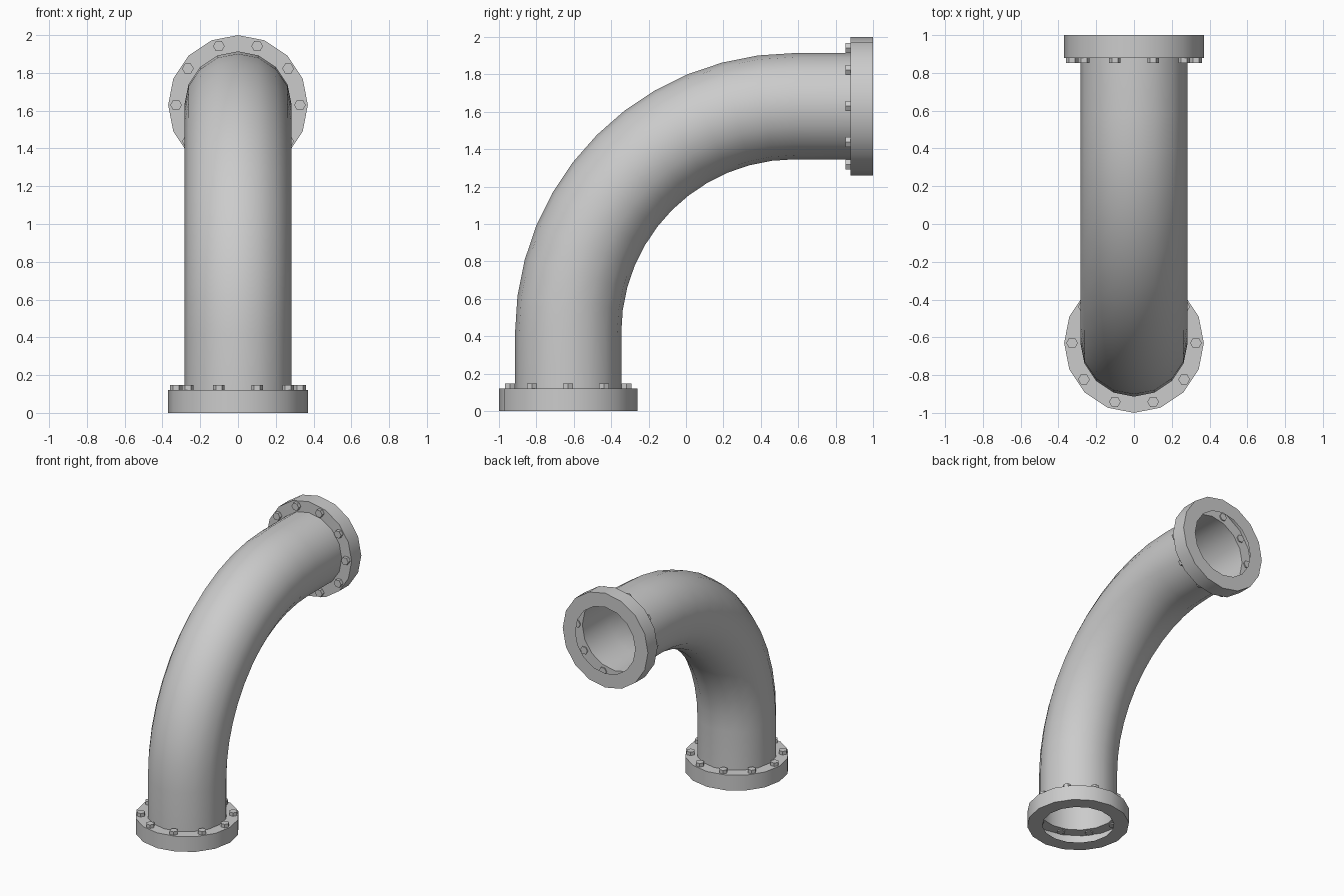
import bpy, bmesh
from math import sin, cos, pi

if "Cube" in bpy.data.objects:
    bpy.data.objects.remove(bpy.data.objects["Cube"])

SIDES = 16
AXIS = 0.63          # offset of the end axes
PIPE_R, FLANGE_R, HOLE_R, FLANGE_H = 0.284, 0.37, 0.26, 0.12


def finish(name, bm, smooth=True):
    mesh = bpy.data.meshes.new(name)
    bm.to_mesh(mesh)
    bm.free()
    ob = bpy.data.objects.new(name, mesh)
    bpy.context.collection.objects.link(ob)
    if smooth:
        bpy.ops.object.select_all(action='DESELECT')
        ob.select_set(True)
        bpy.context.view_layer.objects.active = ob
        bpy.ops.object.shade_smooth_by_angle(angle=pi / 5)
    return ob


def skin(bm, rings):
    """Join consecutive rings of points with quads."""
    loops = [[bm.verts.new(p) for p in ring] for ring in rings]
    for a, b in zip(loops, loops[1:]):
        n = len(a)
        for i in range(n):
            j = (i + 1) % n
            bm.faces.new((a[i], a[j], b[j], b[i]))


def circle(r, z, cx=0, cy=0, n=SIDES):
    return [(cx + r * cos(2 * pi * i / n), cy + r * sin(2 * pi * i / n), z) for i in range(n)]


# Elbow pipe: straight end, quarter bend in 12 steps, straight end
START = 0.42
bend_r = 1.63 - START
cy, cz = -AXIS + bend_r, START
stations = [(-AXIS, FLANGE_H, 0)]
stations += [(cy - bend_r * cos(a), cz + bend_r * sin(a), a)
             for a in (pi / 2 * k / 12 for k in range(13))]
stations.append((1 - FLANGE_H, 1.63, pi / 2))
rings = []
for y, z, a in stations:
    rings.append([(px, y + py * cos(a), z - py * sin(a)) for px, py, _ in circle(PIPE_R, 0)])
bm = bmesh.new()
skin(bm, rings)
finish("elbow_pipe", bm)


def flange(prefix, loc, rot):
    # Hollow flange shell: mating ring, outer wall, shoulder
    bm = bmesh.new()
    skin(bm, [circle(HOLE_R, 0), circle(FLANGE_R, 0),
              circle(FLANGE_R, FLANGE_H), circle(PIPE_R, FLANGE_H)])
    parts = [finish(prefix + "_flange", bm)]
    # Ring of ten hexagonal bolts through the shoulder
    bm = bmesh.new()
    for k in range(10):
        a = 2 * pi * k / 10
        x, y = 0.328 * cos(a), 0.328 * sin(a)
        lo, hi = (circle(0.031, z, x, y, 6) for z in (FLANGE_H - 0.008, FLANGE_H + 0.027))
        skin(bm, [lo, hi])
        bm.faces.new([bm.verts.new(p) for p in hi])
        bm.faces.new([bm.verts.new(p) for p in reversed(lo)])
    bmesh.ops.remove_doubles(bm, verts=bm.verts, dist=1e-5)
    parts.append(finish(prefix + "_bolts", bm, smooth=False))
    for ob in parts:
        ob.location = loc
        ob.rotation_euler = rot


flange("bottom", (0, -AXIS, 0), (0, 0, 0))
flange("top", (0, 1, 1.63), (pi / 2, 0, 0))
